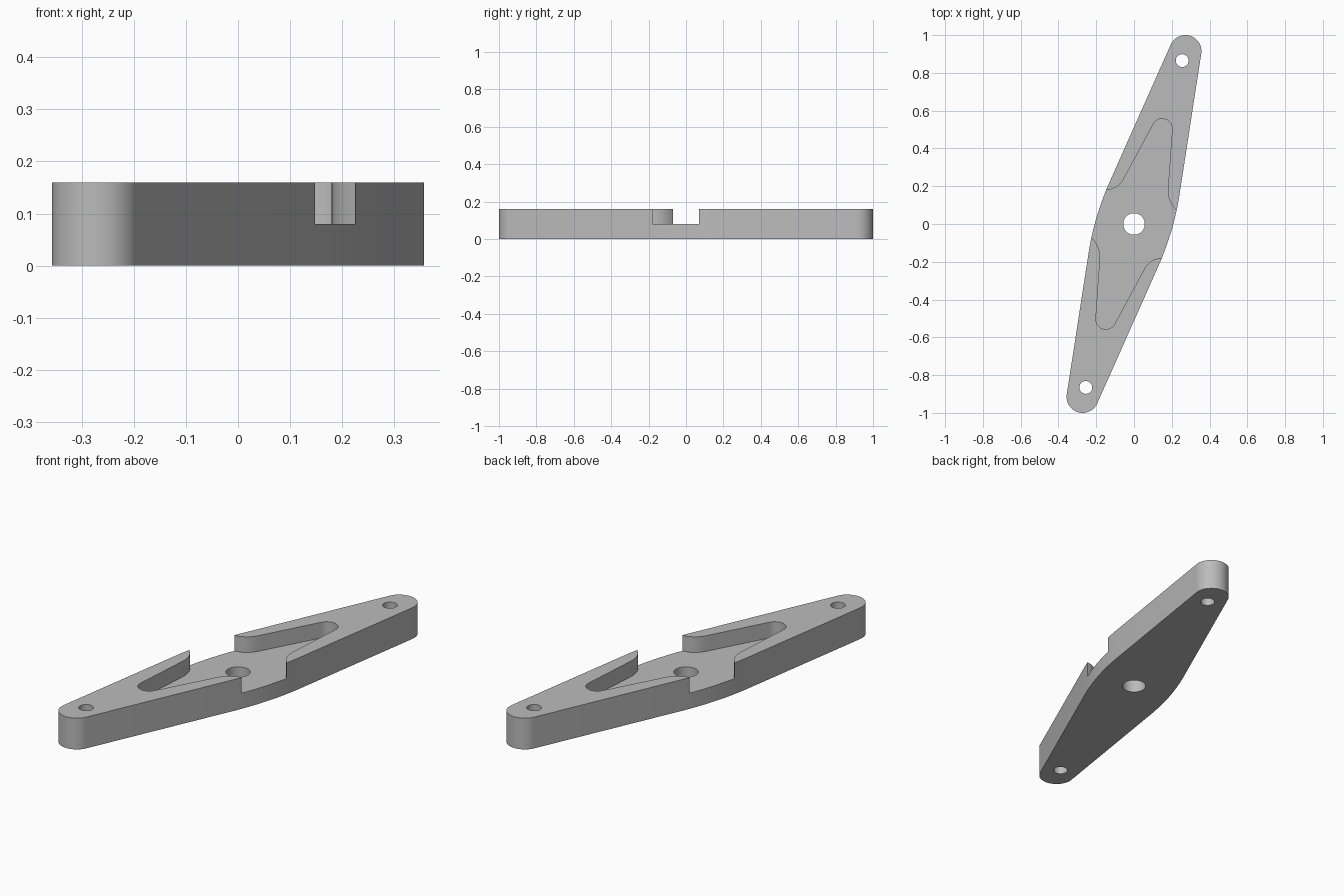
import bpy, bmesh
from math import cos, sin, radians, pi
from mathutils import Vector

cube = bpy.data.objects.get("Cube")
if cube:
    bpy.data.objects.remove(cube)

HEIGHT, FLOOR = 0.16, 0.08

grey = bpy.data.materials.new("plain grey")
grey.use_nodes = True
GREY = (0.5, 0.5, 0.5, 1)
grey.diffuse_color = GREY
grey.node_tree.nodes["Principled BSDF"].inputs["Base Color"].default_value = GREY


def arc(x, y, r, start, end, n):
    return [(x + r * cos(radians(start + (end - start) * i / n)),
             y + r * sin(radians(start + (end - start) * i / n))) for i in range(n + 1)]


def bend(a, b, c, n):
    a, b, c = Vector(a), Vector(b), Vector(c)
    return [tuple(a.lerp(b, i / n).lerp(b.lerp(c, i / n), i / n)) for i in range(n + 1)]


def twice(half):
    """Half outline plus its half-turn copy."""
    return half + [(-x, -y) for x, y in half]


def prism(name, points, z0, z1):
    bm = bmesh.new()
    face = bm.faces.new([bm.verts.new((x, y, z0)) for x, y in points])
    top = bmesh.ops.extrude_face_region(bm, geom=[face])["geom"]
    bmesh.ops.translate(bm, vec=(0, 0, z1 - z0),
                        verts=[v for v in top if isinstance(v, bmesh.types.BMVert)])
    bmesh.ops.recalc_face_normals(bm, faces=bm.faces)
    mesh = bpy.data.meshes.new(name)
    bm.to_mesh(mesh)
    bm.free()
    mesh.materials.append(grey)
    obj = bpy.data.objects.new(name, mesh)
    bpy.context.collection.objects.link(obj)
    return obj


def cut(body, cutter):
    mod = body.modifiers.new("cut", 'BOOLEAN')
    mod.operation, mod.solver, mod.object = 'DIFFERENCE', 'EXACT', cutter
    bpy.context.view_layer.objects.active = body
    bpy.ops.object.modifier_apply(modifier=mod.name)
    bpy.data.objects.remove(cutter)


# Tapered lever plate: rounded tip, then the gently bowed waist
plate = prism("lever_plate", twice(
    arc(0.272, 0.915, 0.085, -8.8, 156, 28)
    + bend((-0.135, 0.21), (-0.212, 0.03), (-0.24, -0.15), 14)), 0, HEIGHT)

# Sunken middle with a narrow pocket running into each arm
pocket = (bend((0.27, 0.02), (0.217, 0.08), (0.217, 0.08), 1)
          + bend((0.217, 0.08), (0.176, 0.125), (0.18, 0.19), 10)[1:]
          + arc(0.149, 0.504, 0.053, -4.5, 152.7, 20)
          + bend((-0.055, 0.237), (-0.09, 0.18), (-0.153, 0.18), 10)
          + [(-0.32, 0.18)])
cut(plate, prism("recess_cutter", twice(pocket), FLOOR, HEIGHT + 0.1))

# Pivot hole and the two end holes
for x, y, r in ((0, 0, 0.057), (0.255, 0.865, 0.034), (-0.255, -0.865, 0.034)):
    cut(plate, prism("hole_cutter", arc(x, y, r, 0, 360, 40)[:-1], -0.1, HEIGHT + 0.1))

bpy.ops.object.select_all(action='DESELECT')
plate.select_set(True)
bpy.context.view_layer.objects.active = plate
bpy.ops.object.shade_smooth_by_angle(angle=pi / 6)
